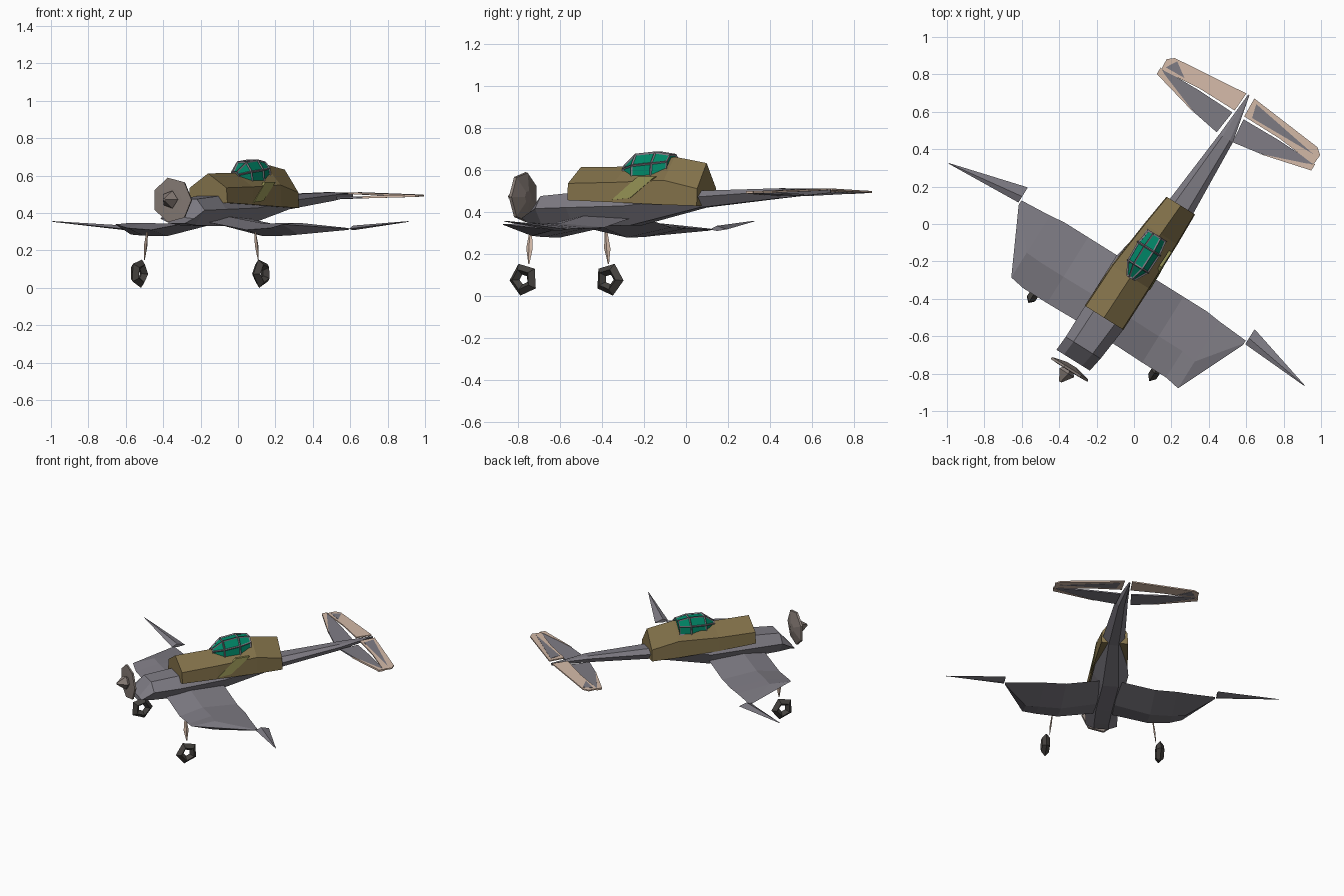
import bpy, bmesh, math
from mathutils import Vector, Matrix

if "Cube" in bpy.data.objects:
    bpy.data.objects.remove(bpy.data.objects["Cube"])

# Aircraft frame: u = across, v = towards the tail; the whole plane is yawed 32 degrees
YAW = Matrix.Rotation(math.radians(-32), 4, 'Z')
U0 = 0.13


def material(name, rgb):
    m = bpy.data.materials.new(name)
    m.diffuse_color = (*rgb, 1)
    m.use_nodes = True
    m.node_tree.nodes["Principled BSDF"].inputs["Base Color"].default_value = m.diffuse_color
    return m


GREY = material("grey", (0.21, 0.20, 0.23))
BROWN = material("brown", (0.23, 0.17, 0.07))
OLIVE = material("olive", (0.30, 0.29, 0.09))
GREEN = material("green_glass", (0.0, 0.25, 0.14))
BEIGE = material("beige", (0.66, 0.49, 0.39))
TAUPE = material("taupe", (0.24, 0.20, 0.18))
RUBBER = material("rubber", (0.06, 0.055, 0.05))


def finish(name, bm, mat):
    bmesh.ops.recalc_face_normals(bm, faces=bm.faces)
    mesh = bpy.data.meshes.new(name)
    bm.to_mesh(mesh)
    bm.free()
    mesh.materials.append(mat)
    ob = bpy.data.objects.new(name, mesh)
    bpy.context.collection.objects.link(ob)
    return ob


def loft(name, sections, mat):
    """Bridge matching closed cross-sections and cap both ends."""
    bm = bmesh.new()
    rings = [[bm.verts.new(YAW @ Vector((u + U0, v, z))) for u, v, z in s] for s in sections]
    n = len(rings[0])
    for a, b in zip(rings, rings[1:]):
        for i in range(n):
            j = (i + 1) % n
            bm.faces.new((a[i], a[j], b[j], b[i]))
    bm.faces.new(rings[0])
    bm.faces.new(rings[-1])
    return finish(name, bm, mat)


def tail_plate(name, side, outline, lift, thick, mat):
    """Thin tail slab; lift raises its inner end, fading out to the tip."""
    loft(name, [[(0.035 + side * u, v, 0.493 + lift * (1 - u / 0.487) + d) for u, v in outline]
                for d in (-thick / 2, thick / 2)], mat)


def ring(v, r, n, u, z):
    return [(u + r * math.cos(2 * math.pi * i / n), v, z + r * math.sin(2 * math.pi * i / n))
            for i in range(n)]


def foil(s, lead, trail, zl, zt, top, bot):
    m = lead + 0.4 * (trail - lead)
    return [(s, lead, zl), (s, m, top), (s, trail, zt), (s, m, bot)]


# Lower fuselage from nose to tail: v, centre, half width, top, bottom
body = [(-0.79, -0.02, 0.105, 0.375, 0.345), (-0.705, -0.01, 0.11, 0.475, 0.335),
        (-0.52, 0, 0.12, 0.49, 0.33), (-0.20, 0, 0.12, 0.50, 0.335),
        (0.20, 0.035, 0.075, 0.50, 0.42), (0.65, 0.045, 0.042, 0.512, 0.465),
        (0.91, 0.025, 0.004, 0.50, 0.49)]
loft("fuselage", [[(c - w * 0.55, v, t), (c + w * 0.55, v, t), (c + w, v, (t + b) / 2 + 0.01),
                   (c + w * 0.45, v, b), (c - w * 0.45, v, b), (c - w, v, (t + b) / 2 + 0.01)]
                  for v, c, w, t, b in body], GREY)

# Brown upper hull: v, centre, half width, base, shoulder, ridge
hull = [(-0.51, 0, 0.122, 0.455, 0.535, 0.612), (-0.25, 0.005, 0.12, 0.445, 0.54, 0.615),
        (0.03, 0.02, 0.105, 0.433, 0.55, 0.662), (0.216, 0.03, 0.09, 0.428, 0.51, 0.632)]
loft("upper_hull", [[(c - w, v, b), (c - w * 0.95, v, s), (c, v, r), (c + w * 0.95, v, s), (c + w, v, b)]
                    for v, c, w, b, s, r in hull], BROWN)

# Olive stripe on the right side of the hull
stripe = [(0.126, -0.255, 0.457), (0.124, -0.155, 0.465), (0.116, -0.02, 0.567), (0.114, -0.118, 0.567)]
loft("side_stripe", [[(u + d, v, z) for u, v, z in stripe] for d in (-0.012, 0.004)], OLIVE)

# Canopy glass and its grey frame
canopy = [(-0.25, 0.025, 0.59, 0.605, 0.618), (-0.18, 0.066, 0.565, 0.62, 0.67),
          (-0.07, 0.07, 0.568, 0.63, 0.680), (0.01, 0.058, 0.585, 0.64, 0.67)]


def canopy_part(name, mat):
    return loft(name, [[(0.008 - w, v, b), (0.008 - w * 0.9, v, m), (0.008 - w * 0.4, v, t),
                        (0.008 + w * 0.4, v, t), (0.008 + w * 0.9, v, m), (0.008 + w, v, b)]
                       for v, w, b, m, t in canopy], mat)


canopy_part("canopy_glass", GREEN)
frame = canopy_part("canopy_frame", GREY)
wire = frame.modifiers.new("wire", 'WIREFRAME')
wire.thickness = 0.012
wire.offset = 0.3

# Dished propeller disc and spinner
loft("propeller_disc", [ring(-0.850, 0.065, 7, -0.016, 0.47), ring(-0.848, 0.122, 7, -0.016, 0.47),
                        ring(-0.835, 0.119, 7, -0.016, 0.47), ring(-0.815, 0.03, 7, -0.016, 0.47)], TAUPE)
loft("spinner", [ring(-0.925, 0.008, 5, -0.018, 0.472), ring(-0.865, 0.05, 5, -0.018, 0.472),
                 ring(-0.845, 0.035, 5, -0.018, 0.472)], TAUPE)

for side, label in ((-1, "left"), (1, "right")):
    def mir(sections):
        return [[(side * u, v, z) for u, v, z in s] for s in sections]

    # Gull-shaped main wing
    loft(label + "_wing", mir([foil(0.06, -0.60, -0.19, 0.35, 0.37, 0.385, 0.33),
                               foil(0.30, -0.605, -0.19, 0.31, 0.325, 0.345, 0.277),
                               foil(0.45, -0.605, -0.19, 0.32, 0.322, 0.346, 0.279),
                               foil(0.535, -0.605 - 0.015 * side, -0.20, 0.34, 0.32, 0.348, 0.285),
                               foil(0.707, -0.24, -0.212, 0.316, 0.316, 0.32, 0.31)]), GREY)

    # Pointed wing tip
    end = 1.122 - side * 0.02
    loft(label + "_wing_tip", mir([foil(0.715, -0.23, -0.135, 0.316, 0.316, 0.333, 0.308),
                                   foil(end, -0.252, -0.248, 0.355, 0.355, 0.357, 0.353)]), GREY)

    # Tailplane: low grey front slab under a raised beige elevator with a grey inset
    tail_plate(label + "_tailplane", side, [(0.05, 0.65), (0.20, 0.675), (0.47, 0.75), (0.47, 0.785),
                                            (0.25, 0.79), (0.035, 0.785)], -0.014, 0.009, GREY)
    tail_plate(label + "_tailplane_edge", side, [(0.20, 0.672), (0.487, 0.745), (0.487, 0.785),
                                                 (0.45, 0.765)], -0.014, 0.013, BEIGE)
    tail_plate(label + "_elevator", side, [(0.03, 0.80), (0.25, 0.80), (0.48, 0.778), (0.484, 0.84),
                                           (0.45, 0.868), (0.025, 0.91)], 0.014, 0.009, BEIGE)
    inset = ([(0.05, 0.89), (0.07, 0.815), (0.45, 0.825)] if side > 0
             else [(0.43, 0.86), (0.465, 0.80), (0.35, 0.805)])
    tail_plate(label + "_elevator_inset", side, inset, 0.014, 0.012, GREY)

    # Landing gear strut
    loft(label + "_gear_strut", mir([
        [(u - a, v, z), (u, v - b, z), (u + a, v, z), (u, v + b, z)]
        for u, v, z, a, b in ((0.358, -0.578, 0.15, 0.002, 0.003), (0.350, -0.58, 0.225, 0.006, 0.018),
                              (0.340, -0.58, 0.30, 0.004, 0.008))]), BEIGE)

    # Chunky five-sided wheel with a hole
    bm = bmesh.new()
    rows = []
    for i in range(5):
        a = 2 * math.pi * (i + 0.3 * side) / 5 + math.pi / 2
        rows.append([bm.verts.new(YAW @ Vector((U0 + side * 0.385 + w, -0.59 + r * math.cos(a),
                                                r * math.sin(a))))
                     for r, w in ((0.08, 0), (0.05, 0.026), (0.024, 0), (0.05, -0.026))])
    for i in range(5):
        a, b = rows[i], rows[(i + 1) % 5]
        for k in range(4):
            bm.faces.new((a[k], a[(k + 1) % 4], b[(k + 1) % 4], b[k]))
    # settle the wheel on the ground
    low = min(v.co.z for v in bm.verts)
    bmesh.ops.translate(bm, verts=bm.verts, vec=(0, 0, -low))
    finish(label + "_wheel", bm, RUBBER)
